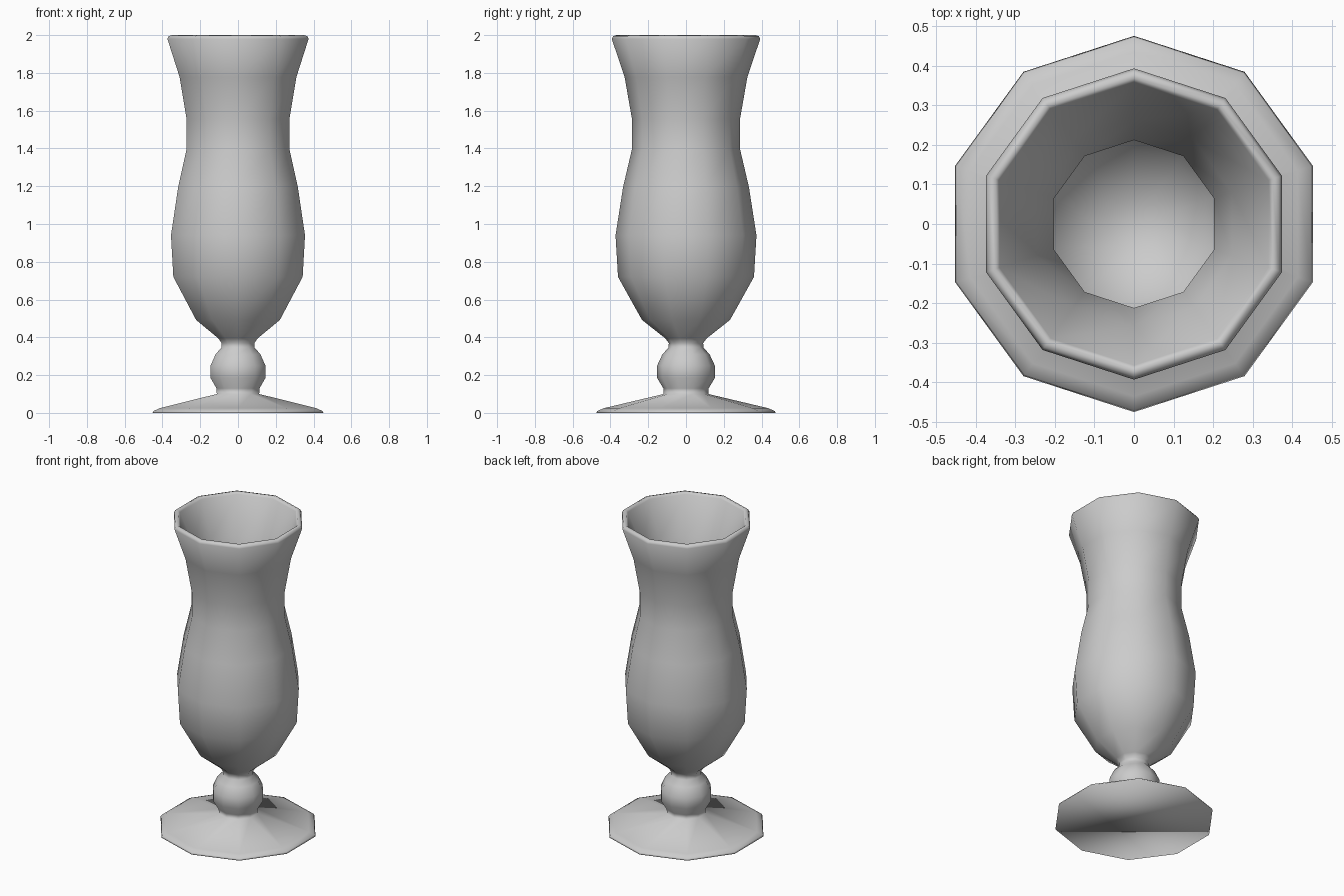
import bpy, bmesh
from math import cos, sin, pi

if "Cube" in bpy.data.objects:
    bpy.data.objects.remove(bpy.data.objects["Cube"])

SIDES = 10

# Profiles as (corner radius, height)
FOOT = [(0.475, 0.0), (0.47, 0.01), (0.435, 0.025), (0.118, 0.10)]
STEM = [(0.12, 0.13), (0.153, 0.185), (0.153, 0.25), (0.125, 0.31),
        (0.093, 0.345), (0.091, 0.37)]
BOWL_OUTSIDE = [(0.11, 0.395), (0.233, 0.492), (0.36, 0.72), (0.373, 0.94),
                (0.333, 1.196), (0.286, 1.397), (0.286, 1.556),
                (0.325, 1.778), (0.393, 1.98)]
RIM = [(0.385, 1.995), (0.368, 2.0), (0.357, 1.985)]
BOWL_INSIDE = [(0.26, 1.76), (0.212, 1.556), (0.212, 1.397), (0.26, 1.19),
               (0.30, 0.94), (0.29, 0.74), (0.19, 0.55), (0.07, 0.47)]


def lathe(name, profile):
    """Spin a profile into a closed solid with a corner facing the back."""
    bm = bmesh.new()
    rings = []
    for r, z in profile:
        angles = [pi / 2 + 2 * pi * i / SIDES for i in range(SIDES)]
        rings.append([bm.verts.new((r * cos(a), r * sin(a), z)) for a in angles])
    for low, high in zip(rings, rings[1:]):
        for i in range(SIDES):
            j = (i + 1) % SIDES
            bm.faces.new((low[i], low[j], high[j], high[i]))
    bm.faces.new(rings[0][::-1])   # underside of the foot
    bm.faces.new(rings[-1])        # inner floor of the bowl
    for face in bm.faces:
        face.smooth = True
    bmesh.ops.recalc_face_normals(bm, faces=bm.faces)
    mesh = bpy.data.meshes.new(name)
    bm.to_mesh(mesh)
    bm.free()
    obj = bpy.data.objects.new(name, mesh)
    bpy.context.collection.objects.link(obj)
    return obj


# Footed glass: one continuous wall from foot to inner floor
lathe("footed_glass", FOOT + STEM + BOWL_OUTSIDE + RIM + BOWL_INSIDE)
